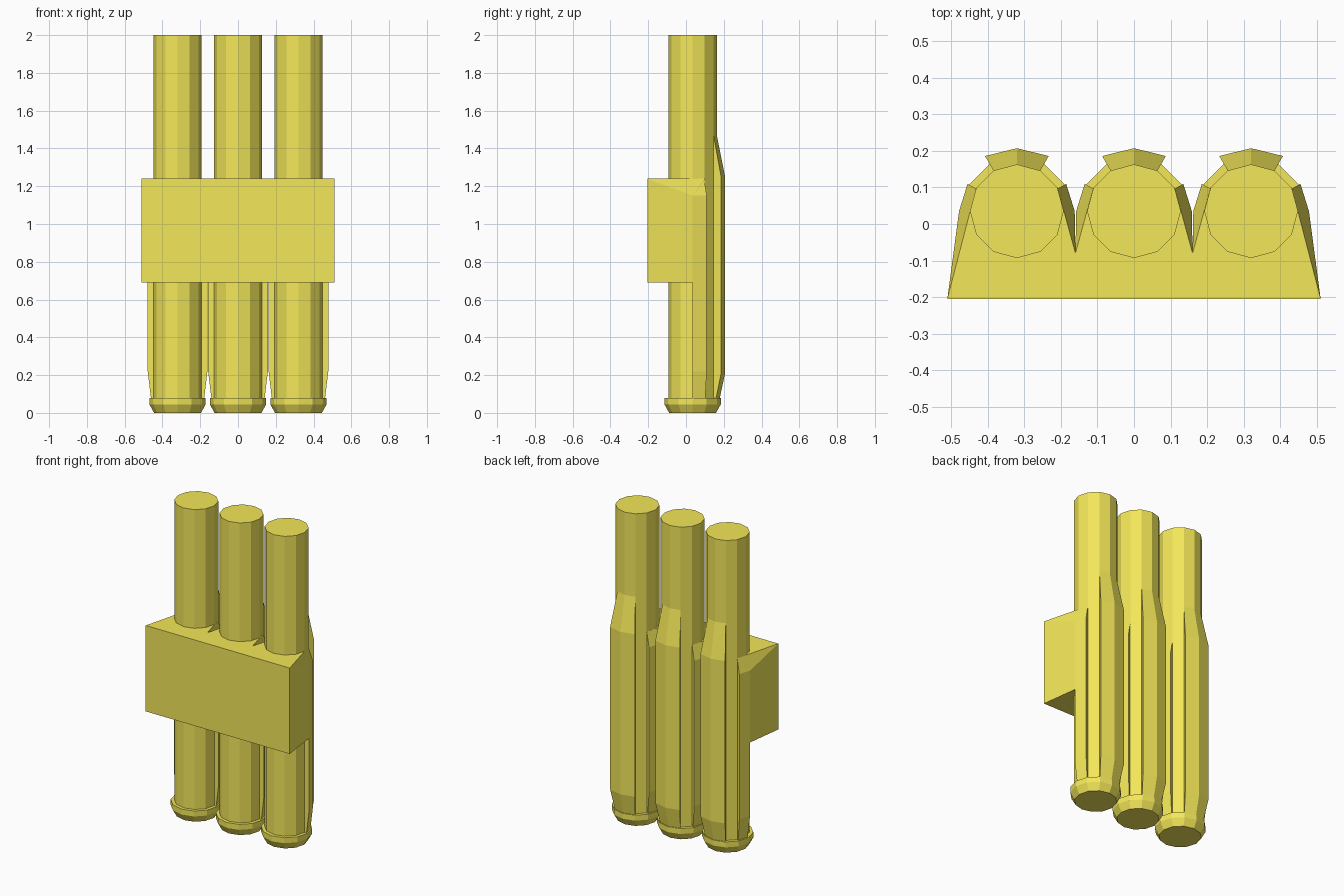
import bpy, bmesh
from math import sin, cos, radians

if "Cube" in bpy.data.objects:
    bpy.data.objects.remove(bpy.data.objects["Cube"])

CY = 0.035      # y of the tube axes
R = 0.128       # tube radius
mat = bpy.data.materials.new("yellow")
mat.diffuse_color = (0.9, 0.8, 0.1, 1)
mat.use_nodes = True
mat.node_tree.nodes["Principled BSDF"].inputs["Base Color"].default_value = mat.diffuse_color


def finish(name, bm):
    bmesh.ops.recalc_face_normals(bm, faces=bm.faces)
    me = bpy.data.meshes.new(name)
    bm.to_mesh(me)
    bm.free()
    me.materials.append(mat)
    ob = bpy.data.objects.new(name, me)
    bpy.context.collection.objects.link(ob)


def polar(cx, r, deg, z):
    return (cx + r * cos(radians(deg)), CY + r * sin(radians(deg)), z)


def lathe(name, cx, profile, n=12):
    """Stack 12-sided rings (radius, z) and cap both ends."""
    bm = bmesh.new()
    rings = [[bm.verts.new(polar(cx, r, 360 * i / n, z)) for i in range(n)]
             for r, z in profile]
    for a, b in zip(rings, rings[1:]):
        for i in range(n):
            j = (i + 1) % n
            bm.faces.new((a[i], a[j], b[j], b[i]))
    bm.faces.new(rings[0])
    bm.faces.new(rings[-1])
    finish(name, bm)


def strip(name, cx, angles, levels):
    """Raised strip over some tube facets; levels are (outer radii, z)."""
    bm = bmesh.new()
    loops = []
    for radii, z in levels:
        pts = [polar(cx, r, a, z) for a, r in zip(angles, radii)]
        pts += [polar(cx, R - 0.012, a, z) for a in reversed(angles)]
        loops.append([bm.verts.new(p) for p in pts])
    n = len(loops[0])
    for a, b in zip(loops, loops[1:]):
        for i in range(n):
            j = (i + 1) % n
            bm.faces.new((a[i], a[j], b[j], b[i]))
    bm.faces.new(loops[0])
    bm.faces.new(loops[-1])
    finish(name, bm)


def hull(name, pts):
    bm = bmesh.new()
    for p in pts:
        bm.verts.new(p)
    res = bmesh.ops.convex_hull(bm, input=bm.verts)
    loose = [g for g in res["geom_interior"] if isinstance(g, bmesh.types.BMVert)]
    bmesh.ops.delete(bm, geom=loose, context='VERTS')
    bmesh.ops.dissolve_limit(bm, angle_limit=0.01, verts=bm.verts, edges=bm.edges)
    finish(name, bm)


for k, label in ((-1, "left"), (0, "middle"), (1, "right")):
    cx = 0.32 * k

    # tube and the flared lip at its foot
    lathe("tube_" + label, cx, [(R, 0.05), (R, 2.0)])
    lathe("foot_lip_" + label, cx,
          [(0.124, 0), (0.149, 0.045), (0.149, 0.08), (R - 0.01, 0.08)])

    # back rib, tapered at both ends
    full = (0.174, 0.172, 0.174)
    strip("back_rib_" + label, cx, (60, 90, 120),
          [((0.142,) * 3, 0.07), (full, 0.21), (full, 1.25), ((R,) * 3, 1.47)])

    # side fins, tapered at the foot and chamfered at the top
    for side, angles in (("r", (0, 29)), ("l", (180, 151))):
        strip("side_fin_%s_%s" % (label, side), cx, angles,
              [((0.14, 0.138), 0.07), ((0.158, 0.154), 0.22),
               ((0.158, 0.154), 1.15), ((R, R), 1.235)])

    # one third of the front block, wrapped around the tube
    pts = []
    for s in (-1, 1):
        outer = s == k
        front = 0.19 if outer else 0.16
        for z in (0.69, 1.24):
            pts.append((cx + s * front, -0.205, z))
        if not outer:
            pts += [(cx + s * 0.16, -0.08, 1.24), (cx + s * 0.16, -0.08, 0.69)]
        pts += [(cx + s * 0.158, CY, 0.69), (cx + s * 0.158, CY, 1.15),
                (cx + s * 0.111, 0.099, 1.24)]
    hull("front_block_" + label, pts)
